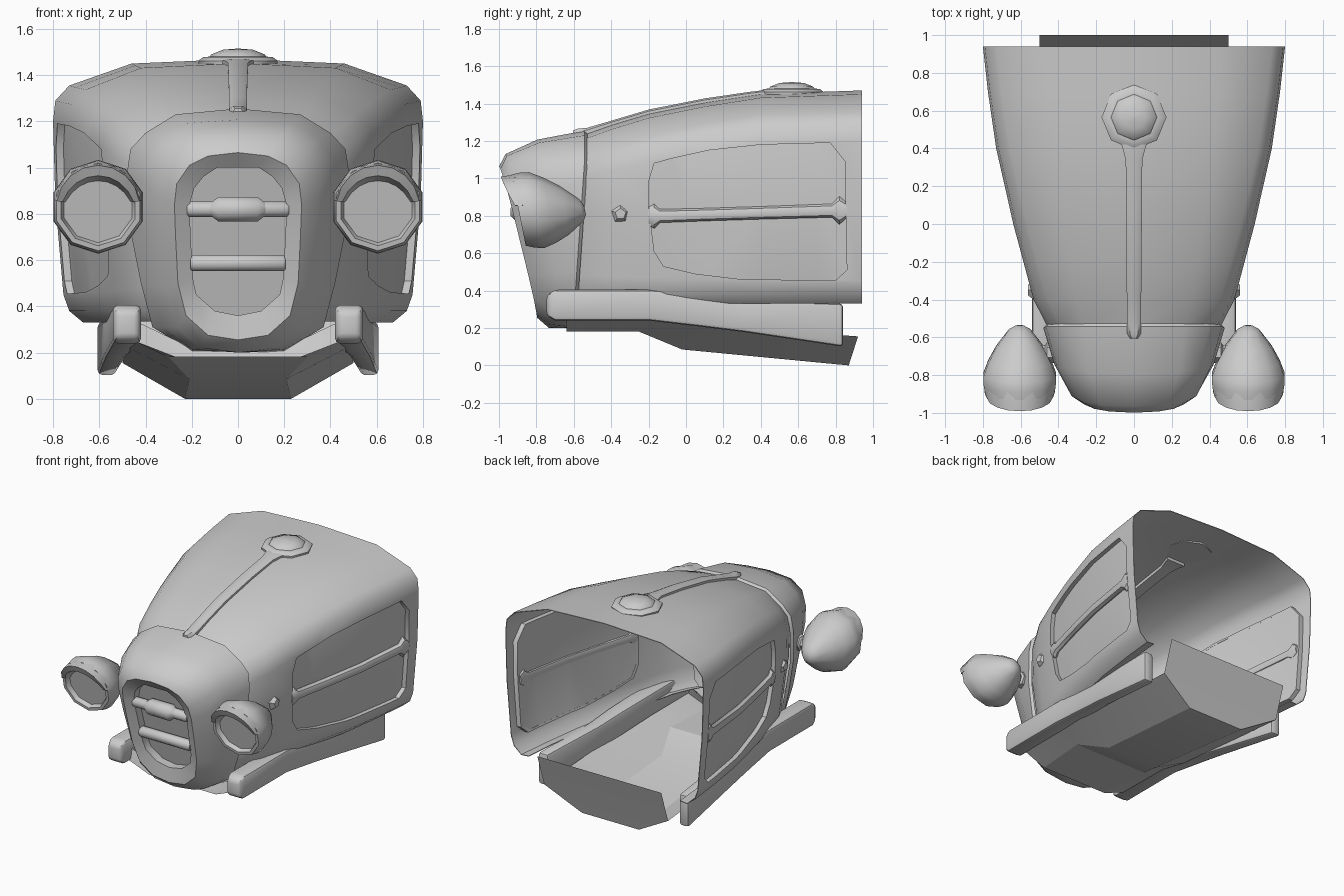
import bpy, bmesh, math
from mathutils import Vector

if "Cube" in bpy.data.objects:
    bpy.data.objects.remove(bpy.data.objects["Cube"])


def lerp_table(table, y):
    for (a, va), (b, vb) in zip(table, table[1:]):
        if y <= b:
            return va + (vb - va) * (y - a) / (b - a)
    return table[-1][1]


def modify(ob, kind, **settings):
    m = ob.modifiers.new(kind, kind)
    for k, v in settings.items():
        setattr(m, k, v)
    bpy.context.view_layer.objects.active = ob
    bpy.ops.object.modifier_apply(modifier=m.name)


def smooth(ob, angle=40):
    bpy.ops.object.select_all(action='DESELECT')
    ob.select_set(True)
    bpy.context.view_layer.objects.active = ob
    bpy.ops.object.shade_smooth_by_angle(angle=math.radians(angle))


def loft(name, rings, closed=True, cap_start=True, cap_end=True, mirror=False, bevel=0, angle=40):
    """Skin a list of equally sized point rings."""
    bm = bmesh.new()
    vs = [[bm.verts.new(p) for p in r] for r in rings]
    n = len(rings[0])
    for a, b in zip(vs, vs[1:]):
        for i in range(n if closed else n - 1):
            j = (i + 1) % n
            bm.faces.new((a[i], a[j], b[j], b[i]))
    if cap_start:
        bm.faces.new(vs[0])
    if cap_end:
        bm.faces.new(vs[-1])
    bmesh.ops.remove_doubles(bm, verts=bm.verts, dist=1e-5)
    bmesh.ops.recalc_face_normals(bm, faces=bm.faces)
    me = bpy.data.meshes.new(name)
    bm.to_mesh(me)
    bm.free()
    ob = bpy.data.objects.new(name, me)
    bpy.context.collection.objects.link(ob)
    if bevel:
        modify(ob, 'BEVEL', width=bevel, segments=2)
    if mirror:
        modify(ob, 'MIRROR')
    smooth(ob, angle)
    return ob


def turned(name, profile, centre, axis, sides, phase=0.0, shear=0.0, **kw):
    """Revolve (radius, position) pairs about an axis through centre."""
    rings = []
    for r, h in profile:
        ring = []
        for i in range(sides):
            a = math.tau * (i + phase) / sides
            u, v = max(r, 1e-3) * math.cos(a), max(r, 1e-3) * math.sin(a)
            p = {'x': (h, u, v), 'y': (u, h - shear * v, v), 'z': (u, v, h)}[axis]
            ring.append(Vector(p) + Vector(centre))
        rings.append(ring)
    return loft(name, rings, **kw)


# Hood shell, interpolated between front and rear half sections
FRONT = [(0, 1.24), (.27, 1.215), (.39, 1.135), (.445, 1.08), (.465, 1.0), (.46, .80),
         (.41, .48), (.40, .38), (.36, .335), (.33, .335)]
REAR = [(0, 1.47), (.46, 1.45), (.73, 1.355), (.79, 1.29), (.80, 1.20), (.79, .85),
        (.755, .45), (.73, .38), (.67, .33), (.61, .335)]
WIDE = [(-.6, -.15), (-.53, 0), (-.4, .2), (0, .52), (.4, .79), (.7, .92), (.94, 1)]
HIGH = [(-.6, -.1), (-.53, 0), (-.4, .2), (-.2, .46), (.1, .72), (.4, .92), (.94, 1)]
roof = lambda y: 1.24 + .23 * lerp_table(HIGH, y)
flank = lambda y: .46 + .33 * lerp_table(WIDE, y)


def hood(name, inset, thick):
    rings = []
    for y in (-.6, -.53, -.4, -.2, 0, .1, .4, .7, .94):
        tw, th = lerp_table(WIDE, y), lerp_table(HIGH, y)
        half = [(max(0, a[0] + (b[0] - a[0]) * tw - inset), a[1] + (b[1] - a[1]) * th)
                for a, b in zip(FRONT, REAR)]
        rings.append([(-x, y, z) for x, z in half[:0:-1]] + [(x, y, z) for x, z in half])
    ob = loft(name, rings, False, False, False)
    modify(ob, 'SOLIDIFY', thickness=thick, offset=-1)
    return ob


# Side openings, their reveals and the recessed panels
OPENING = [(-.20, .98), (-.17, 1.08), (-.08, 1.105), (.12, 1.15), (.4, 1.18), (.77, 1.19), (.85, 1.09),
           (.86, .51), (.80, .455), (.3, .46), (.05, .49), (-.12, .53), (-.17, .61), (-.2, .85)]


def cut(ob, operation, scale):
    prism = loft('opening_cutter', [[(x, .33 + (y - .33) * scale, .82 + (z - .82) * scale)
                                     for y, z in OPENING] for x in (-1, 1)])
    prism.hide_render = True
    modify(ob, 'BOOLEAN', object=prism, operation=operation, solver='EXACT')
    bpy.data.objects.remove(prism)
    smooth(ob)
    return ob


cut(hood('hood_shell', 0, .005), 'DIFFERENCE', 1)
cut(cut(hood('opening_frames', .003, .035), 'INTERSECT', 1.04), 'DIFFERENCE', 1)
cut(hood('side_panels', .032, .006), 'INTERSECT', 1.02)

# Trim bar across each side panel
rings = []
for y, r in [(-.2, .05), (-.17, .065), (-.14, .036), (.1, .034), (.4, .034), (.78, .036), (.82, .075), (.86, .04)]:
    z = .797 + .033 * (y + .2) / 1.06
    rings.append([(flank(y) - .025 + .03 * math.cos(a), y, z + r * math.sin(a))
                  for a in [math.tau * i / 8 for i in range(8)]])
loft('side_trim_bar', rings, mirror=True)

# Nose: seam ring, shoulder, rounded grille surround, recess
SEAM = [(0, 1.255), (.27, 1.23), (.40, 1.15), (.465, 1.08), (.48, .98), (.47, .75), (.42, .5), (.37, .31), (.2, .205), (0, .2)]
OUTER = [(0, 1.13), (.18, 1.12), (.28, 1.07), (.33, .98), (.345, .87), (.335, .7), (.31, .48), (.265, .31), (.16, .22), (0, .2)]
CREST = [(0, 1.065), (.13, 1.05), (.21, 1.01), (.265, .93), (.275, .84), (.27, .7), (.26, .5), (.225, .36), (.13, .275), (0, .255)]
INNER = [(0, 1.0), (.09, 1.0), (.15, .96), (.19, .91), (.21, .84), (.205, .7), (.195, .52), (.18, .45), (.10, .38), (0, .36)]
face_y = lambda x, z: -.995 + (1.05 - z) * .25 + .15 * x * x


def nose_ring(half, fy):
    pts = [(x, fy(x, z), z) for x, z in half]
    return pts + [(-x, y, z) for x, y, z in pts[-2:0:-1]]


seam_y = lambda x, z: -.53 - .07 * max(0, 1.1 - z)
MIDDLE = [(.42 * a[0] + .58 * b[0] + (.02 if a[0] else 0), .46 * a[1] + .54 * b[1] + (.02 if a[1] > .7 else 0))
          for a, b in zip(SEAM, OUTER)]
loft('nose', [
    nose_ring([(x * .965, z - .015 * (1 if z > .7 else -1)) for x, z in SEAM], lambda x, z: seam_y(x, z) + .005),
    nose_ring(SEAM, lambda x, z: seam_y(x, z) - .012),
    nose_ring(MIDDLE, lambda x, z: .42 * seam_y(x, z) + .58 * (face_y(x, z) + .05)),
    nose_ring(OUTER, lambda x, z: face_y(x, z) + .05),
    nose_ring(CREST, lambda x, z: face_y(x, z)),
    nose_ring(INNER, lambda x, z: face_y(x, z) + .035),
    nose_ring(INNER, lambda x, z: face_y(0, z) + .10)], cap_start=False, angle=50)

# Grille bars and the plain centre clasp
turned('grille_upper_bar', [(.028, -.22), (.036, -.21), (.036, .21), (.028, .22)], (0, -.88, .82), 'x', 8, .5)
turned('grille_lower_bar', [(.03, -.205), (.038, -.195), (.038, .195), (.03, .205)], (0, -.825, .587), 'x', 8, .5)
turned('grille_clasp', [(.025, -.125), (.057, -.085), (.057, .085), (.025, .125)], (0, -.885, .82), 'x', 8, .5)

# Headlights with eyelid visors and brackets
LAMP = (.605, 0, .83)
turned('headlight', [(.025, -.54), (.06, -.56), (.13, -.65), (.175, -.73), (.203, -.80), (.2, -.85), (.19, -.895),
                     (.168, -.895), (.155, -.86), (0, -.86)], LAMP, 'y', 10, .5, .2, mirror=True)
rings = []
for i in range(9):
    a = math.radians(8 + 164 * i / 8)
    s = math.sin(a) ** .6
    rings.append([(LAMP[0] + r * math.cos(a), y - .2 * r * math.sin(a), LAMP[2] + r * math.sin(a))
                  for r, y in [(.19, -.84), (.188, -.885), (.18, -.89 - .065 * s), (.165 - .03 * s, -.885 - .06 * s),
                               (.158 - .045 * s, -.86)]])
loft('headlight_visor', rings, mirror=True)
turned('headlight_bracket', [(.055, .38), (.055, .46), (.04, .47), (.04, .52)], (0, -.68, .83), 'x', 6, mirror=True)
turned('side_bolt', [(.05, .49), (.05, .535), (.03, .56)], (0, -.35, .81), 'x', 5, .25, mirror=True, angle=20)

# Top spine and filler cap
rings = []
for y, w, h in [(.45, .075, .018), (.40, .06, .018), (.34, .044, .02), (.1, .042, .022), (-.2, .04, .022),
                (-.4, .038, .022), (-.53, .038, .03), (-.58, .036, .042), (-.605, .022, .04)]:
    z = roof(y)
    rings.append([(-w, y, z - .03), (-w, y, z + h * .6), (-w * .6, y, z + h), (w * .6, y, z + h),
                  (w, y, z + h * .6), (w, y, z - .03)])
loft('top_spine', rings)
turned('filler_cap', [(.17, 1.445), (.172, 1.462), (.15, 1.478), (.122, 1.48), (.115, 1.49), (.065, 1.51), (0, 1.515)],
       (0, .565, 0), 'z', 8, 0, angle=50)

# Chassis rails
rings = [[(a, y, lo), (b, y, lo), (b, y, hi), (a, y, hi)] for y, a, b, lo, hi in
         [(-.745, .43, .53, .265, .375), (-.70, .42, .54, .24, .405), (-.2, .42, .54, .24, .405),
          (.1, .45, .56, .205, .38), (.3, .48, .575, .18, .35), (.84, .53, .608, .10, .33)]]
loft('chassis_rail', rings, mirror=True, bevel=.02)

# Belly pan with front apron, and its tilted rear plate
rings = [[(-b, y2, zb), (-a, y, za), (a, y, za), (b, y2, zb)] for y, y2, a, za, b, zb in
         [(-.62, -.62, .2, .22, .43, .33), (-.64, -.64, .27, .18, .45, .25), (-.25, -.2, .3, .18, .46, .25),
          (-.02, -.02, .21, .085, .48, .225), (.87, .92, .23, 0, .5, .155)]]
loft('belly_pan', rings, False, False, False, angle=20)
loft('rear_plate', [[(-.23, .87, 0), (-.5, .92, .155), (-.5, 1.0, .39)],
                    [(.23, .87, 0), (.5, .92, .155), (.5, 1.0, .39)]], False, False, False, angle=20)
